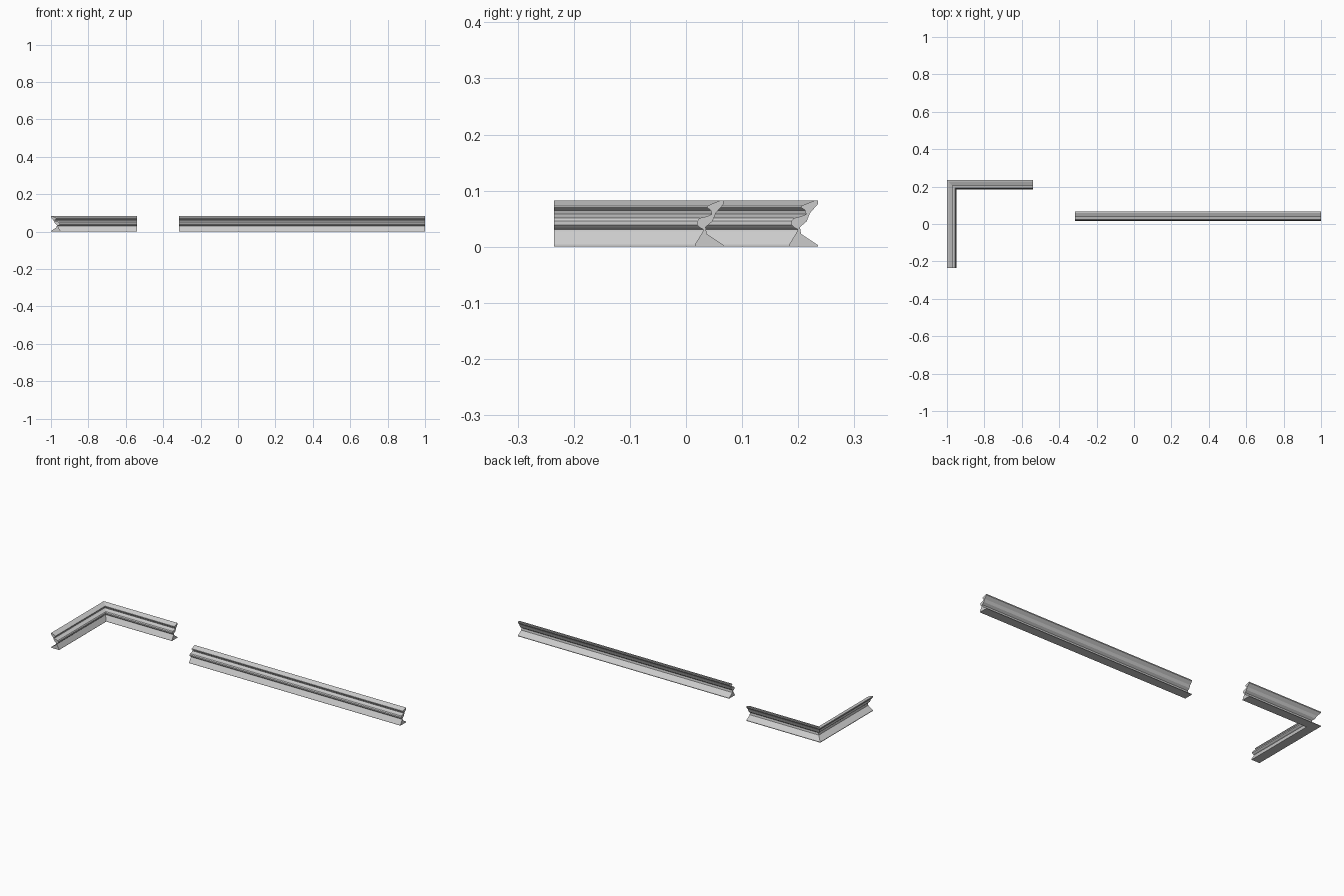
import bpy
import bmesh

if "Cube" in bpy.data.objects:
    bpy.data.objects.remove(bpy.data.objects["Cube"])

# Moulding cross-section: (distance from back to front, height)
PROFILE = [
    (0.000, 0.082), (0.007, 0.082), (0.029, 0.073), (0.030, 0.070),
    (0.023, 0.065), (0.021, 0.058), (0.030, 0.054), (0.043, 0.051),
    (0.047, 0.046), (0.047, 0.039), (0.042, 0.034), (0.036, 0.031),
    (0.037, 0.027), (0.051, 0.004), (0.051, 0.000),
    (0.000, 0.000), (0.000, 0.003), (0.030, 0.023), (0.032, 0.035),
    (0.020, 0.045), (0.014, 0.060), (0.000, 0.076),
]


def sweep(name, stations):
    """Each station is (x, y, front_x, front_y): back-edge point and front direction."""
    bm = bmesh.new()
    rings = [[bm.verts.new((x + d * fx, y + d * fy, z)) for d, z in PROFILE]
             for x, y, fx, fy in stations]
    n = len(PROFILE)
    for a, b in zip(rings, rings[1:]):
        for i in range(n):
            j = (i + 1) % n
            bm.faces.new((a[i], a[j], b[j], b[i]))
    bm.faces.new(rings[0])
    bm.faces.new(rings[-1])
    bmesh.ops.recalc_face_normals(bm, faces=bm.faces)
    mesh = bpy.data.meshes.new(name)
    bm.to_mesh(mesh)
    bm.free()
    obj = bpy.data.objects.new(name, mesh)
    bpy.context.collection.objects.link(obj)
    return obj


# Long straight length, front towards -y
sweep("straight_moulding", [(-0.315, 0.067, 0, -1), (1.0, 0.067, 0, -1)])

# Mitred inside corner with two equal arms
sweep("corner_moulding", [(-1.0, -0.235, 1, 0),
                          (-1.0, 0.235, 1, -1),
                          (-0.54, 0.235, 0, -1)])
